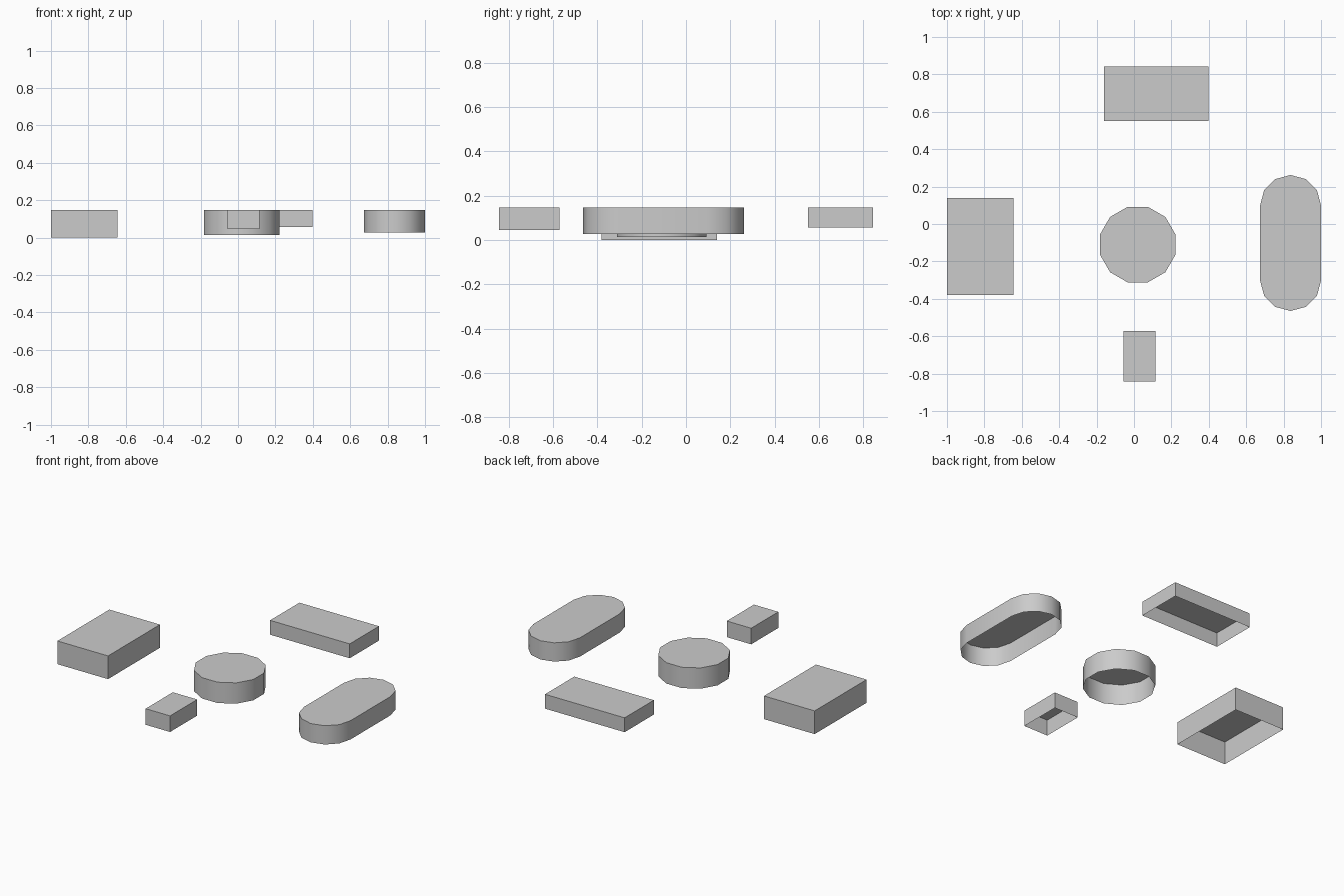
import bpy, bmesh
from math import cos, sin, pi, radians

if "Cube" in bpy.data.objects:
    bpy.data.objects.remove(bpy.data.objects["Cube"])

TOP = 0.147


def cap(name, outline, bottom, smooth=False):
    """Open-bottomed shell: a lid plus side walls around an outline."""
    bm = bmesh.new()
    lid = bm.faces.new([bm.verts.new((x, y, TOP)) for x, y in outline])
    walls = bmesh.ops.extrude_edge_only(bm, edges=lid.edges[:])
    for v in walls["geom"]:
        if isinstance(v, bmesh.types.BMVert):
            v.co.z = bottom
    bmesh.ops.recalc_face_normals(bm, faces=bm.faces[:])
    if lid.normal.z < 0:
        bmesh.ops.reverse_faces(bm, faces=bm.faces[:])
    mesh = bpy.data.meshes.new(name)
    bm.to_mesh(mesh)
    bm.free()
    ob = bpy.data.objects.new(name, mesh)
    bpy.context.collection.objects.link(ob)
    if smooth:
        bpy.ops.object.select_all(action='DESELECT')
        ob.select_set(True)
        bpy.context.view_layer.objects.active = ob
        bpy.ops.object.shade_smooth_by_angle(angle=radians(40))
    return ob


def rect(x0, x1, y0, y1):
    return [(x0, y0), (x1, y0), (x1, y1), (x0, y1)]


def arc(cx, cy, r, start, step, count):
    return [(cx + r * cos(start + i * step), cy + r * sin(start + i * step))
            for i in range(count)]


# Rectangular caps
cap("left_block", rect(-1.0, -0.645, -0.38, 0.14), 0.0)
cap("back_block", rect(-0.16, 0.398, 0.55, 0.843), 0.056)
cap("front_block", rect(-0.057, 0.114, -0.843, -0.571), 0.045)

# Twelve-sided round cap
cap("round_cap", arc(0.02, -0.11, 0.209, pi / 12, pi / 6, 12), 0.015, True)

# Long cap with rounded ends
R, CX = 0.163, 0.837
cap("rounded_slot_cap",
    arc(CX, 0.099, R, 0, pi / 6, 7) + arc(CX, -0.302, R, pi, pi / 6, 7),
    0.028, True)
